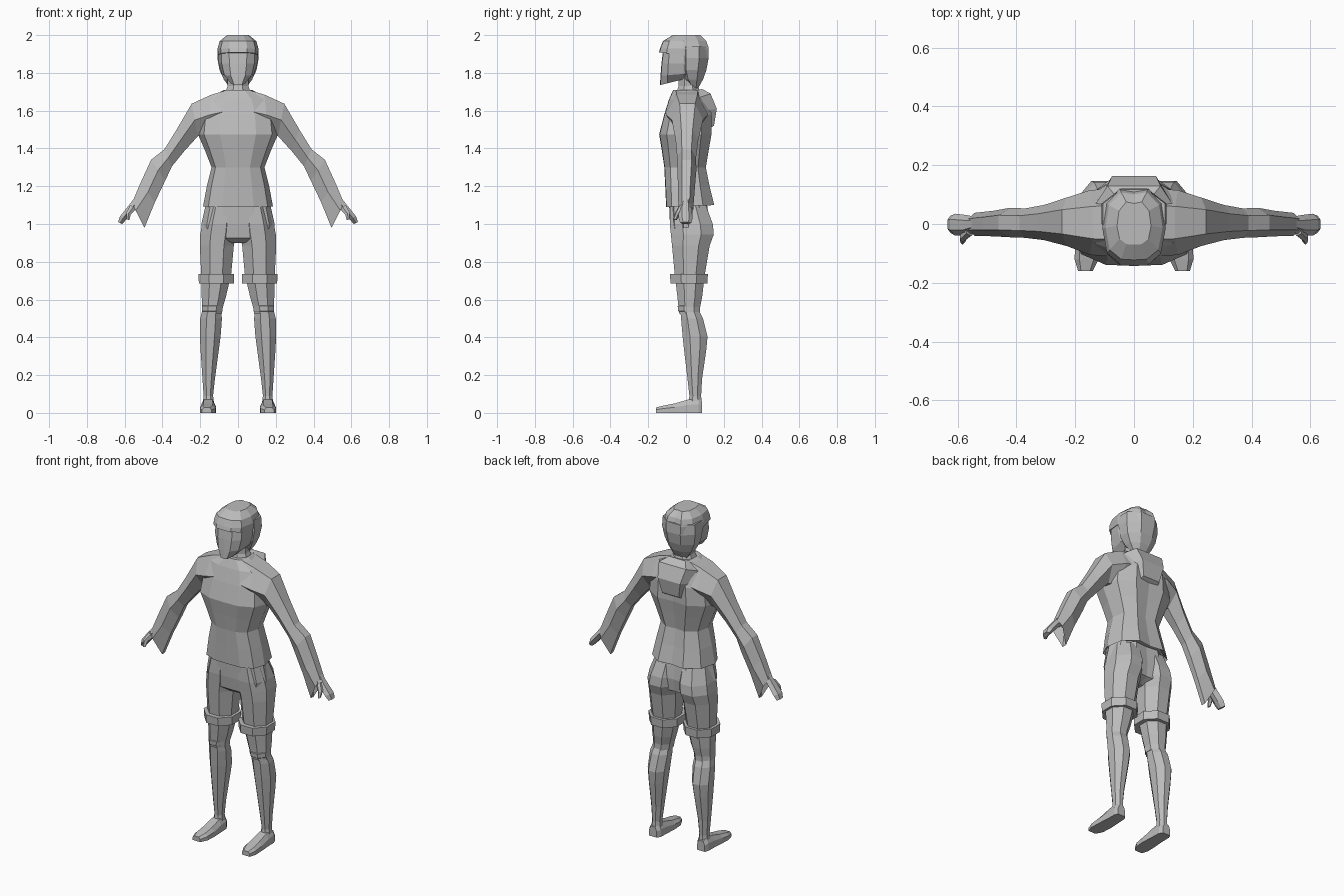
import bpy, bmesh, math
from mathutils import Vector

grey = bpy.data.materials.new("plain_grey")
grey.diffuse_color = (0.5, 0.5, 0.5, 1)


def loft(name, rings, sides=(1,)):
    """Skin a list of point rings, cap both ends; one object per side in x."""
    for s in sides:
        bm = bmesh.new()
        vs = [[bm.verts.new((s * p[0], p[1], p[2])) for p in r] for r in rings]
        n = len(rings[0])
        for a, b in zip(vs, vs[1:]):
            for i in range(n):
                j = (i + 1) % n
                bm.faces.new((a[i], a[j], b[j], b[i]))
        bm.faces.new(vs[0])
        bm.faces.new(vs[-1])
        bmesh.ops.recalc_face_normals(bm, faces=bm.faces)
        label = name if len(sides) == 1 else name + ("_left" if s > 0 else "_right")
        me = bpy.data.meshes.new(label)
        bm.to_mesh(me)
        bm.free()
        me.materials.append(grey)
        bpy.context.collection.objects.link(bpy.data.objects.new(label, me))


BOTH = (1, -1)

# Half outline of a body slice: (share of width, share of front (-) or back (+))
BODY = [(0, -1), (.45, -.98), (.85, -.72), (1, -.1), (.88, .6), (.45, 1), (0, .93)]


def body(w, f, b, zf, zb=None):
    """Symmetric slice with front depth f and back depth b, optionally tilted."""
    zb = zf if zb is None else zb
    half = []
    for u, v in BODY:
        y = v * f if v < 0 else v * b
        half.append((u * w, y, zf + (zb - zf) * (y + f) / (f + b)))
    return half + [(-x, y, z) for x, y, z in half[-2:0:-1]]


def octagon(x0, x1, y0, y1, z, n=8):
    """Slice with flat front and sides filling the given box."""
    k = 1 / math.cos(math.pi / n)
    pts = []
    for i in range(n):
        a = 2 * math.pi * (i + .5) / n
        pts.append(((x0 + x1) / 2 + (x1 - x0) / 2 * k * math.cos(a),
                    (y0 + y1) / 2 + (y1 - y0) / 2 * k * math.sin(a), z))
    return pts


# Shirt with flared hem and shaped waist
loft("shirt", [
    body(.175, .09, .125, 1.12), body(.185, .105, .15, 1.09, 1.10),
    body(.165, .11, .125, 1.20), body(.14, .115, .105, 1.30),
    body(.175, .128, .12, 1.39), body(.212, .142, .135, 1.475),
    body(.20, .115, .135, 1.58), body(.16, .09, .115, 1.66),
    body(.075, .068, .085, 1.71)])


# Sleeves: each slice runs from a top to a bottom point in x and z
def sleeve(tx, tz, bx, bz, y0, y1, mid=.5):
    c, h = (y0 + y1) / 2, (y1 - y0) / 2
    mx, mz = tx + (bx - tx) * mid, tz + (bz - tz) * mid
    return [(tx, c - h * .5, tz), (tx, c + h * .5, tz), (mx, y1, mz),
            (bx, c + h * .35, bz), (bx, c - h * .35, bz), (mx, y0, mz)]


loft("sleeve", [
    sleeve(.07, 1.705, .10, 1.48, -.11, .12),
    sleeve(.14, 1.685, .16, 1.47, -.105, .115),
    sleeve(.245, 1.637, .212, 1.465, -.075, .09),
    sleeve(.325, 1.50, .285, 1.385, -.055, .065),
    sleeve(.39, 1.395, .35, 1.305, -.047, .053),
    sleeve(.46, 1.34, .385, 1.23, -.045, .055),
    sleeve(.515, 1.22, .44, 1.115, -.042, .045),
    sleeve(.562, 1.11, .495, .98, -.04, .038, .3),
    sleeve(.53, 1.14, .49, 1.09, -.02, .02)], BOTH)

# Hands: slices across the palm, tapering to the fingertips
loft("hand", [
    sleeve(.55, 1.135, .51, 1.105, -.022, .022),
    sleeve(.585, 1.09, .548, 1.075, -.038, .03),
    sleeve(.625, 1.04, .59, 1.025, -.04, .035),
    sleeve(.635, 1.01, .613, 1.0, -.03, .028)], BOTH)
loft("thumb", [
    sleeve(.57, 1.10, .54, 1.08, -.04, -.01),
    sleeve(.592, 1.06, .568, 1.05, -.06, -.03),
    sleeve(.59, 1.025, .575, 1.02, -.07, -.048)], BOTH)

# Hood lying folded on the upper back
loft("folded_hood", [
    [(-.07, .04, 1.70), (.07, .04, 1.70), (.055, .085, 1.715), (-.055, .085, 1.715)],
    [(-.13, .07, 1.67), (.13, .07, 1.67), (.09, .13, 1.69), (-.09, .13, 1.69)],
    [(-.115, .09, 1.60), (.115, .09, 1.60), (.075, .163, 1.61), (-.075, .163, 1.61)],
    [(-.07, .10, 1.49), (.07, .10, 1.49), (.055, .148, 1.52), (-.055, .148, 1.52)]])

# Neck and face with jutting chin
loft("neck", [octagon(-.075, .075, -.055, .08, 1.68),
              octagon(-.055, .055, -.04, .065, 1.73),
              octagon(-.06, .06, -.04, .075, 1.82)])
loft("face", [
    body(.045, .138, .02, 1.735, 1.775), body(.085, .135, .06, 1.785, 1.80),
    body(.102, .13, .08, 1.85), body(.104, .122, .09, 1.912)])

# Hair: overhanging fringe and crown, plus the back of the head
loft("hair_crown", [
    body(.106, .143, .12, 1.908, 1.88), body(.108, .137, .12, 1.93),
    body(.097, .122, .108, 1.968), body(.058, .07, .075, 2.0)])


def hair(w, y0, y1, z):
    return octagon(-w, w, y0, y1, z)


loft("hair_back", [
    hair(.04, .03, .062, 1.715), hair(.075, -.02, .09, 1.765),
    hair(.098, -.045, .108, 1.815), hair(.11, -.05, .12, 1.88),
    hair(.106, -.05, .118, 1.94)])

# Trousers: hips, then thighs that also form the seat
loft("hips", [
    body(.04, .045, .06, .90), body(.185, .075, .115, .925),
    body(.194, .085, .125, 1.0), body(.168, .09, .11, 1.115)])
loft("thigh", [
    octagon(.01, .16, -.085, .105, 1.10),
    octagon(.006, .19, -.086, .142, 1.00),
    octagon(.01, .20, -.08, .147, .945),
    octagon(.022, .202, -.074, .125, .885),
    octagon(.036, .195, -.06, .10, .735),
    octagon(.065, .192, -.045, .085, .61),
    octagon(.08, .19, -.04, .075, .56),
    octagon(.085, .192, -.036, .075, .525)], BOTH)

# Strap around each thigh
loft("thigh_strap", [
    octagon(.04, .19, -.06, .095, .685), octagon(.022, .207, -.082, .113, .685),
    octagon(.02, .21, -.085, .116, .735), octagon(.04, .19, -.06, .095, .735)], BOTH)

# Knee fold and lower legs
loft("knee_fold", [
    octagon(.09, .185, -.03, .06, .575), octagon(.082, .19, -.044, .07, .565),
    octagon(.085, .19, -.042, .07, .54), octagon(.09, .185, -.03, .06, .53)], BOTH)
loft("lower_leg", [
    octagon(.09, .19, -.03, .07, .54),
    octagon(.085, .20, -.026, .09, .50),
    octagon(.092, .202, -.018, .114, .405),
    octagon(.102, .198, -.01, .107, .33),
    octagon(.122, .188, .008, .085, .18),
    octagon(.132, .182, .018, .08, .09),
    octagon(.125, .188, .012, .084, .04)], BOTH)


# Shoes: slices from heel to toe
def shoe(x0, x1, y, top):
    e = (x1 - x0) * .2
    return [(x0, y, 0), (x1, y, 0), (x1, y, top * .6),
            (x1 - e, y, top), (x0 + e, y, top), (x0, y, top * .6)]


loft("shoe", [
    shoe(.135, .185, .086, .06), shoe(.122, .194, .065, .075),
    shoe(.12, .195, .01, .07), shoe(.116, .20, -.06, .05),
    shoe(.12, .202, -.12, .038), shoe(.14, .19, -.16, .028)], BOTH)
